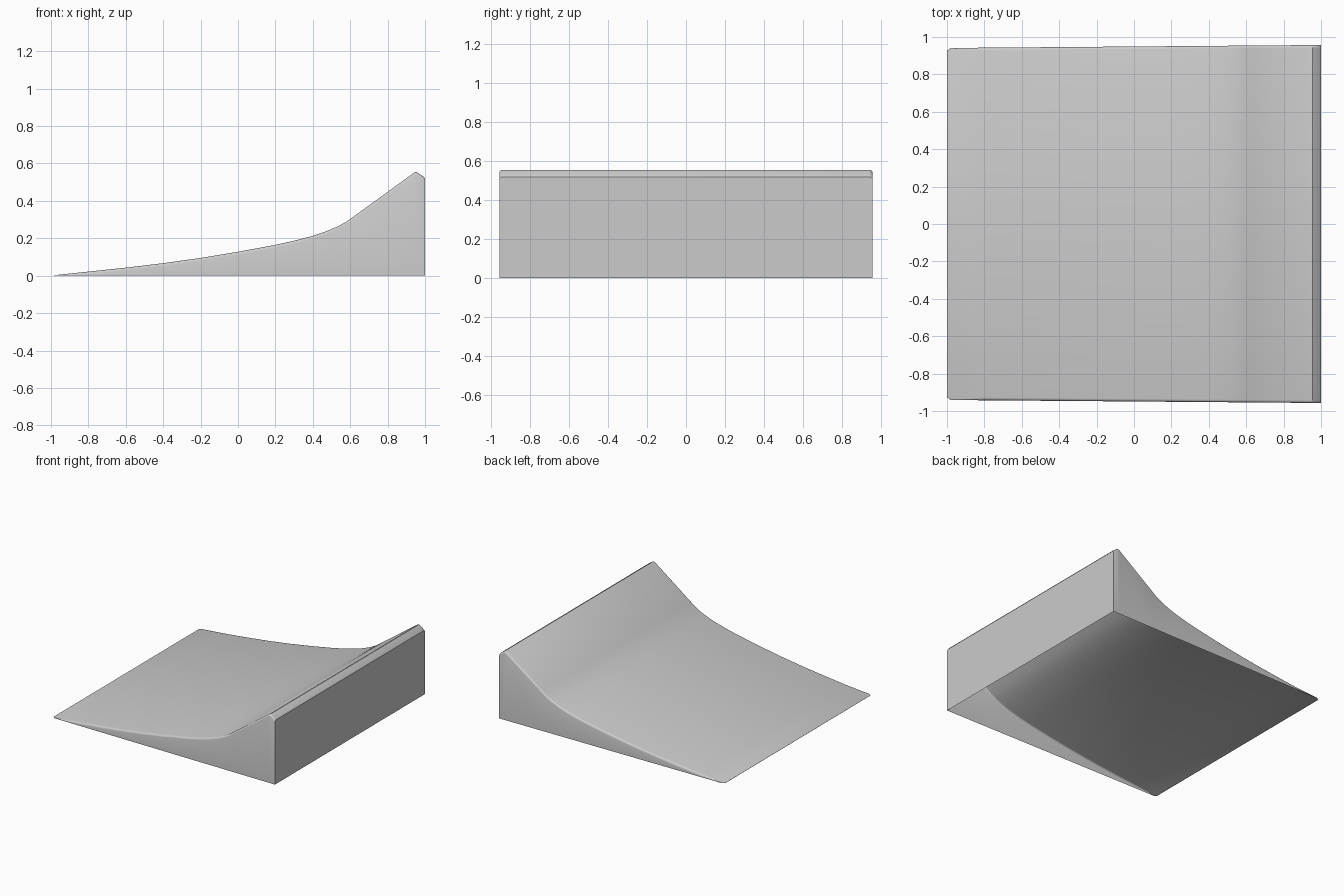
import bpy, bmesh, math

if "Cube" in bpy.data.objects:
    bpy.data.objects.remove(bpy.data.objects["Cube"])

# Side profile of the ramp: shallow curve, steep straight lip, chamfered crest
PROFILE = [(-1, 0.001), (-0.98, 0.003), (-0.8, 0.022), (-0.6, 0.043), (-0.4, 0.067),
           (-0.2, 0.095), (0, 0.128), (0.2, 0.165), (0.3, 0.187), (0.4, 0.213),
           (0.47, 0.237), (0.53, 0.262), (0.58, 0.289), (0.62, 0.318),
           (0.945, 0.553), (0.955, 0.554), (0.992, 0.529), (1, 0.518)]


def section(x, z):
    """Open-bottomed cross-section with rounded upper corners."""
    w = 0.949 + 0.008 * x
    if x == -1:
        w -= 0.015
    r = min(0.015, z * 0.9)
    half = [(w, 0)]
    for i in range(4):
        a = math.radians(30 * i)
        half.append((w - r + r * math.cos(a), z - r + r * math.sin(a)))
    return [(x, y, h) for y, h in half] + [(x, -y, h) for y, h in reversed(half)]


bm = bmesh.new()
rings = [[bm.verts.new(p) for p in section(x, z)] for x, z in PROFILE]

# Curved top and side walls (underside is left open)
for a, b in zip(rings, rings[1:]):
    for i in range(len(a) - 1):
        bm.faces.new((a[i], b[i], b[i + 1], a[i + 1]))

# Vertical back wall and thin leading edge
bm.faces.new(rings[-1])
bm.faces.new(rings[0][::-1])
bmesh.ops.recalc_face_normals(bm, faces=bm.faces)
top = max(bm.faces, key=lambda f: f.normal.z)
back = max(bm.faces, key=lambda f: abs(f.normal.x) * f.calc_area())
if back.normal.x < 0:
    bmesh.ops.reverse_faces(bm, faces=bm.faces)

mesh = bpy.data.meshes.new("ramp_shell")
bm.to_mesh(mesh)
bm.free()
ramp = bpy.data.objects.new("ramp_shell", mesh)
bpy.context.collection.objects.link(ramp)
bpy.context.view_layer.objects.active = ramp
ramp.select_set(True)
bpy.ops.object.shade_smooth_by_angle(angle=math.radians(35))
